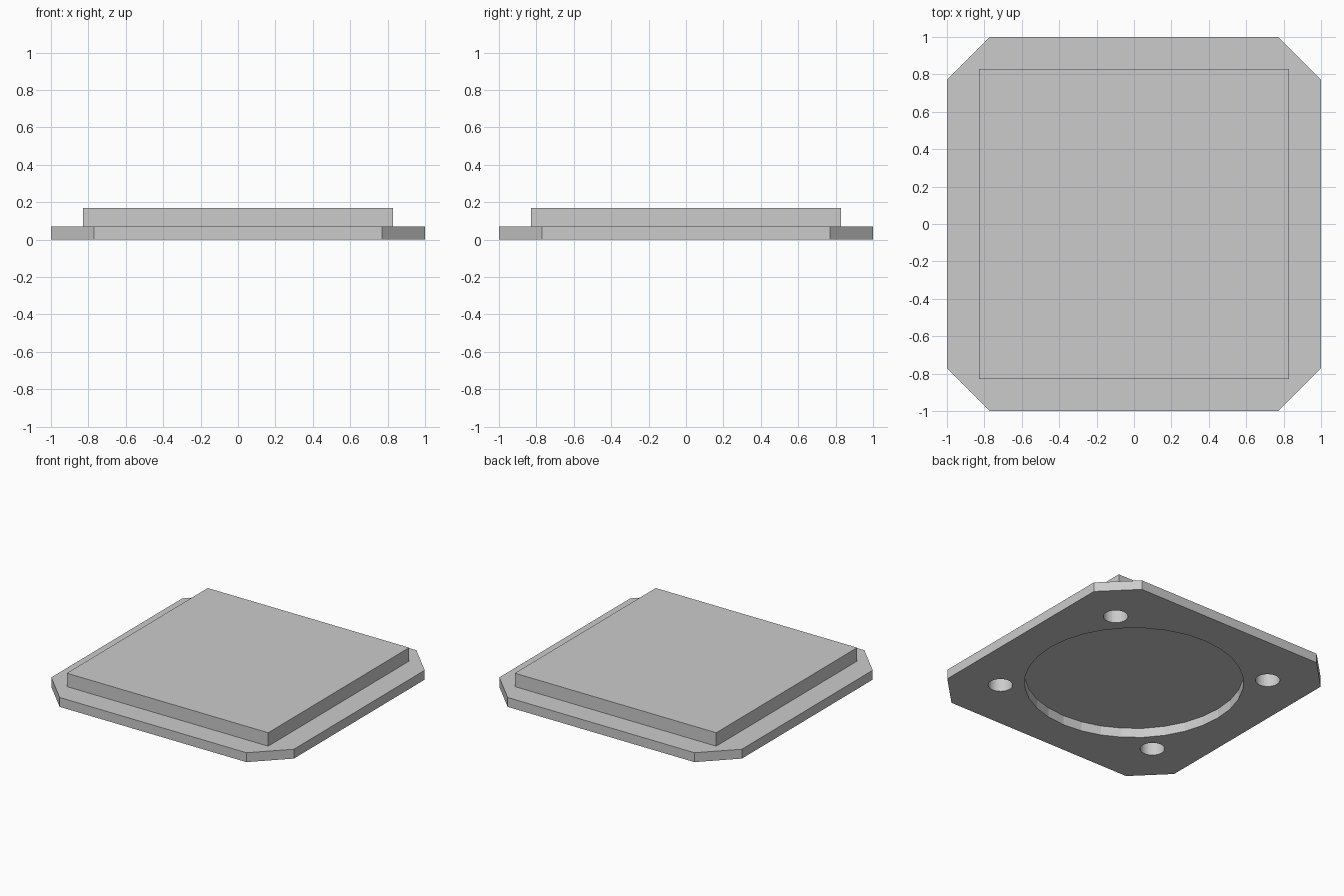
import bpy
import bmesh

default = bpy.data.objects.get("Cube")
if default:
    bpy.data.objects.remove(default, do_unlink=True)

grey = bpy.data.materials.new("plain grey")
grey.use_nodes = True
colour = (0.6, 0.6, 0.6, 1)
grey.diffuse_color = colour
grey.node_tree.nodes["Principled BSDF"].inputs["Base Color"].default_value = colour

PLATE_TOP, BLOCK_TOP = 0.07, 0.17


def slab(name, outline, bottom, top):
    """Extrude a flat outline between two heights."""
    bm = bmesh.new()
    face = bm.faces.new([bm.verts.new((x, y, bottom)) for x, y in outline])
    grown = bmesh.ops.extrude_face_region(bm, geom=[face])["geom"]
    for v in grown:
        if isinstance(v, bmesh.types.BMVert):
            v.co.z = top
    bmesh.ops.recalc_face_normals(bm, faces=bm.faces)
    mesh = bpy.data.meshes.new(name)
    bm.to_mesh(mesh)
    bm.free()
    mesh.materials.append(grey)
    obj = bpy.data.objects.new(name, mesh)
    bpy.context.collection.objects.link(obj)
    return obj


def cylinder(name, x, y, radius, top, sides):
    bpy.ops.mesh.primitive_cylinder_add(
        vertices=sides, radius=radius, depth=top + 0.1,
        location=(x, y, (top - 0.1) / 2))
    obj = bpy.context.object
    obj.name = name
    obj.data.materials.append(grey)
    return obj


def combine(target, tool, operation):
    """Apply a boolean and remove its tool."""
    mod = target.modifiers.new(tool.name, "BOOLEAN")
    mod.operation = operation
    mod.solver = "EXACT"
    mod.object = tool
    bpy.ops.object.select_all(action="DESELECT")
    bpy.context.view_layer.objects.active = target
    target.select_set(True)
    bpy.ops.object.modifier_apply(modifier=mod.name)
    bpy.data.objects.remove(tool, do_unlink=True)


# Square plate with clipped corners
c = 0.77
octagon = [(c, -1), (1, -c), (1, c), (c, 1), (-c, 1), (-1, c), (-1, -c), (-c, -1)]
cover = slab("cover_plate", octagon, 0, PLATE_TOP)

# Raised square block, fused to the plate
h = 0.83
block = slab("raised_block", [(-h, -h), (h, -h), (h, h), (-h, h)], 0.03, BLOCK_TOP)
combine(cover, block, "UNION")

# Round recess underneath
combine(cover, cylinder("recess_cutter", 0, 0, 0.74, PLATE_TOP, 32), "DIFFERENCE")

# Four blind screw holes
for sx in (-1, 1):
    for sy in (-1, 1):
        hole = cylinder("hole_cutter", sx * 0.67, sy * 0.605, 0.083, 0.12, 32)
        combine(cover, hole, "DIFFERENCE")

# Flat shading throughout
for poly in cover.data.polygons:
    poly.use_smooth = False
